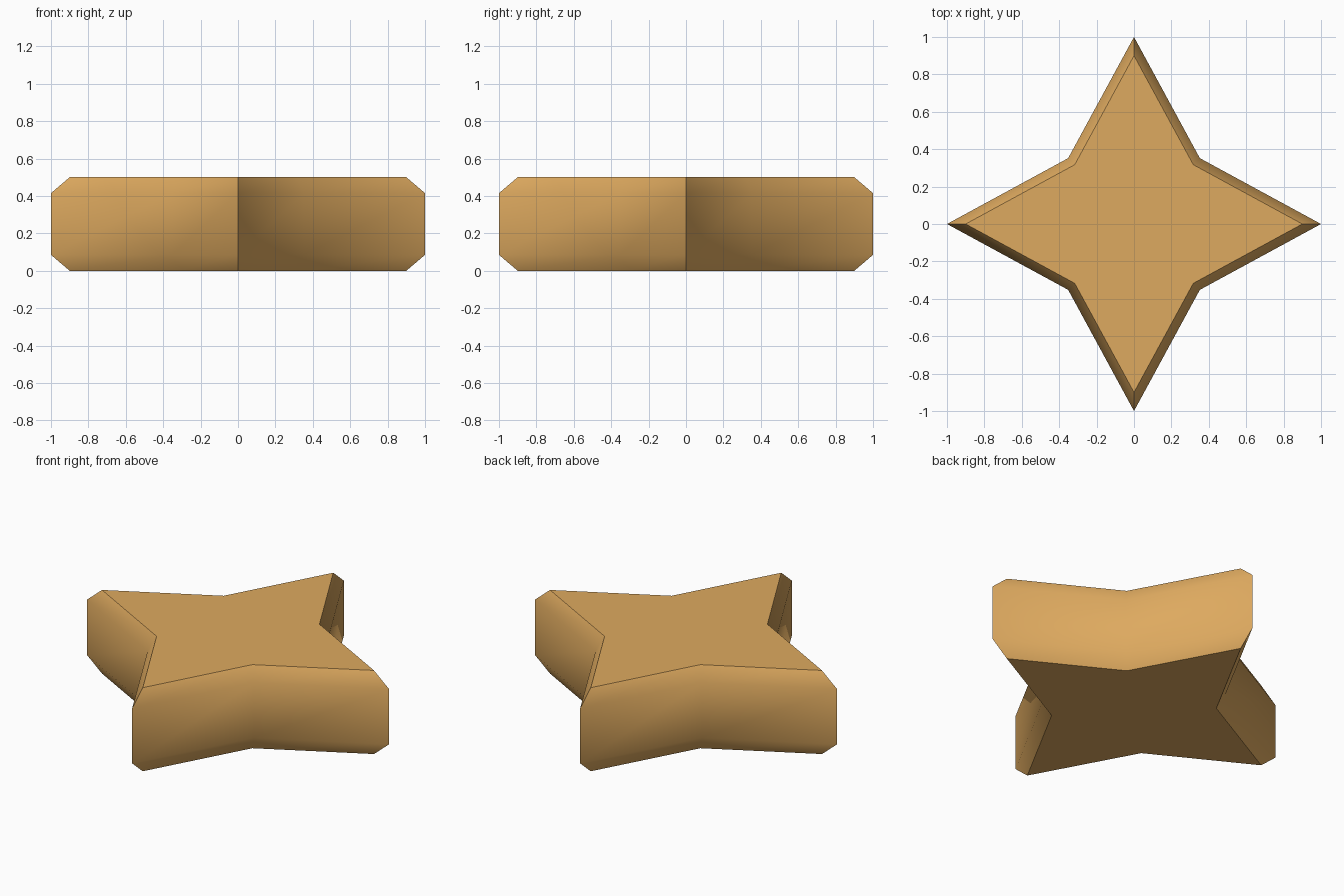
import bpy
import bmesh
from math import radians

cube = bpy.data.objects.get("Cube")
if cube:
    bpy.data.objects.remove(cube, do_unlink=True)

# Warm tan material
tan = bpy.data.materials.new("warm tan")
tan.use_nodes = True
color = (0.73, 0.40, 0.115, 1)
tan.diffuse_color = color
tan.node_tree.nodes["Principled BSDF"].inputs["Base Color"].default_value = color


def star_ring(bm, tip, notch, z):
    """Eight corners of a four-pointed star, tips on the axes."""
    ring = []
    for cx, cy in ((1, 0), (0, 1), (-1, 0), (0, -1)):
        ring.append(bm.verts.new((cx * tip, cy * tip, z)))
        ring.append(bm.verts.new(((cx - cy) * notch, (cx + cy) * notch, z)))
    return ring


# Star block: stacked outlines with a chamfer at the bottom and top
bm = bmesh.new()
levels = ((0.9, 0.317, 0), (1, 0.352, 0.085), (1, 0.352, 0.415), (0.9, 0.317, 0.5))
rings = [star_ring(bm, *level) for level in levels]
for low, high in zip(rings, rings[1:]):
    for i in range(8):
        j = (i + 1) % 8
        bm.faces.new((low[i], low[j], high[j], high[i]))

# Flat caps
bm.faces.new(rings[-1])
bm.faces.new(rings[0][::-1])

mesh = bpy.data.meshes.new("star_block")
bm.to_mesh(mesh)
bm.free()
mesh.materials.append(tan)
star = bpy.data.objects.new("star_block", mesh)
bpy.context.collection.objects.link(star)

# Smooth sides, sharp tips and caps
bpy.ops.object.select_all(action='DESELECT')
star.select_set(True)
bpy.context.view_layer.objects.active = star
bpy.ops.object.shade_smooth_by_angle(angle=radians(45))
